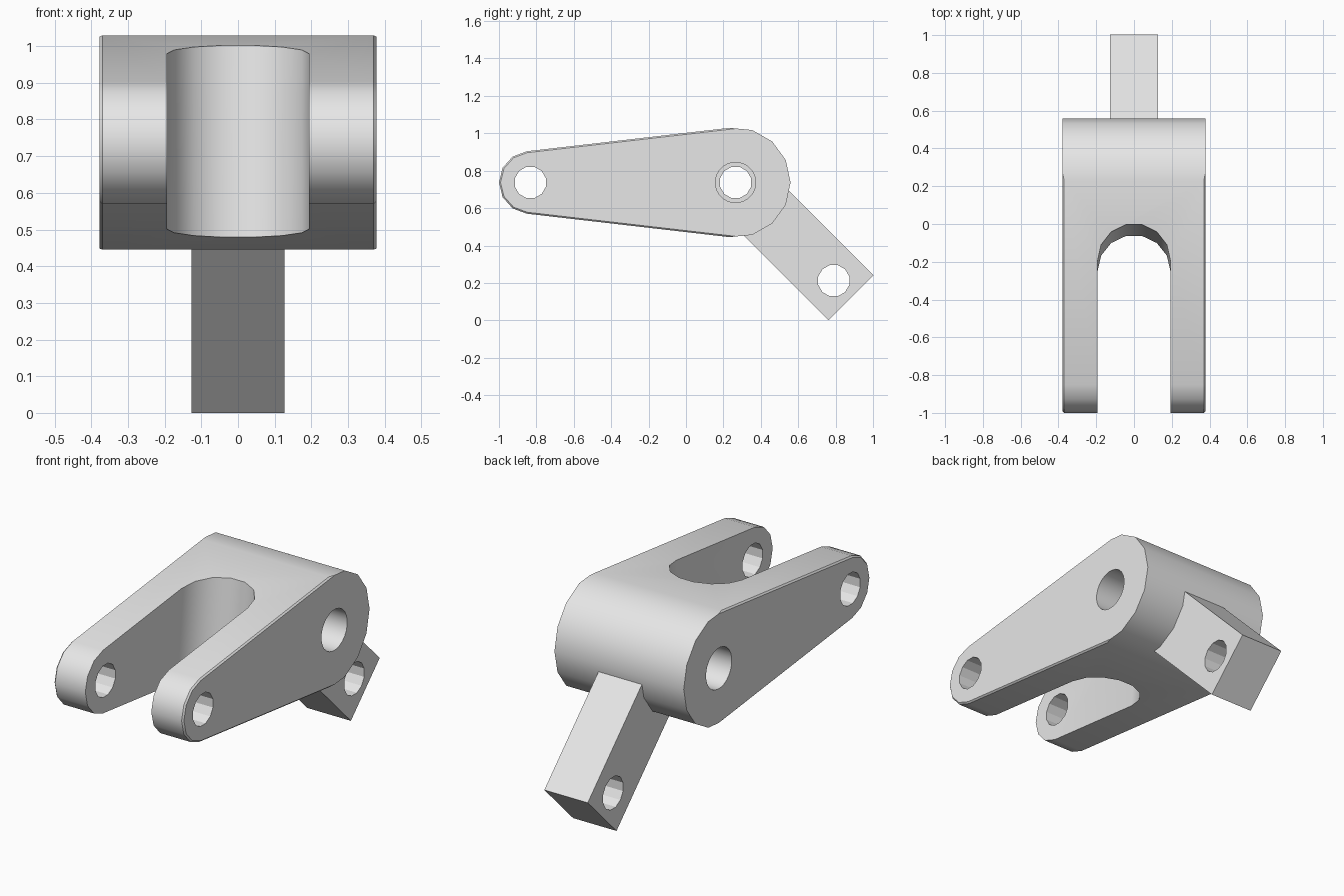
import bpy, bmesh
from math import sin, cos, asin, pi, radians, sqrt
from mathutils import Vector, Matrix

cube = bpy.data.objects.get("Cube")
if cube:
    bpy.data.objects.remove(cube, do_unlink=True)

# Main dimensions
HALF_W = 0.378                  # half width of the fork
AXLE = (0.265, 0.737)           # large end centre (y, z)
TIP = (-0.832, 0.737)           # small end centre (y, z)
R_BIG, R_TIP = 0.294, 0.168
PIN_R = 0.086
SLOPE = asin((R_BIG - R_TIP) / (AXLE[0] - TIP[0]))

grey = bpy.data.materials.new("plain grey")
grey.use_nodes = True
colour = (0.8, 0.8, 0.8, 1)
grey.diffuse_color = colour
grey.node_tree.nodes["Principled BSDF"].inputs["Base Color"].default_value = colour


def arc(centre, radius, start, end, steps):
    return [(centre[0] + radius * cos(start + (end - start) * i / steps),
             centre[1] + radius * sin(start + (end - start) * i / steps))
            for i in range(steps + 1)]


def prism(name, profile, place, half, bevel=None):
    """Extrude a 2D profile both ways; place maps (u, v, depth) to a point."""
    bm = bmesh.new()
    base = [bm.verts.new(place(u, v, -half)) for u, v in profile]
    face = bm.faces.new(base)
    ext = bmesh.ops.extrude_face_region(bm, geom=[face])
    shift = Vector(place(0, 0, half)) - Vector(place(0, 0, -half))
    bmesh.ops.translate(bm, vec=shift,
                        verts=[g for g in ext["geom"] if isinstance(g, bmesh.types.BMVert)])
    bmesh.ops.recalc_face_normals(bm, faces=bm.faces)
    if bevel:
        rim = [e for e in bm.edges if bevel(e)]
        bmesh.ops.bevel(bm, geom=rim, offset=0.008, segments=1, affect='EDGES')
    mesh = bpy.data.meshes.new(name)
    bm.to_mesh(mesh)
    bm.free()
    mesh.materials.append(grey)
    obj = bpy.data.objects.new(name, mesh)
    bpy.context.collection.objects.link(obj)
    return obj


def across(u, v, d):
    return (d, u, v)


def pin_hole(centre, radius, sides):
    turn = pi / sides
    return prism("hole_cutter", arc(centre, radius, turn, turn + 2 * pi, sides)[:-1], across, 0.6)


def cut(obj, cutters):
    bpy.ops.object.select_all(action='DESELECT')
    bpy.context.view_layer.objects.active = obj
    obj.select_set(True)
    for cutter in cutters:
        mod = obj.modifiers.new("cut", 'BOOLEAN')
        mod.operation, mod.solver, mod.object = 'DIFFERENCE', 'EXACT', cutter
        bpy.ops.object.modifier_apply(modifier=mod.name)
        bpy.data.objects.remove(cutter, do_unlink=True)
    bpy.ops.object.shade_smooth_by_angle(angle=radians(29))


# Fork body: tapered plate around two round ends, lightly chamfered along the arms
big_turn = pi / 2 + SLOPE
outline = (arc(AXLE, R_BIG, -big_turn, big_turn, 8)
           + arc(TIP, R_TIP, big_turn, 2 * pi - big_turn, 6))


def arm_rim(edge):
    a, b = (v.co for v in edge.verts)
    return abs(a.x - b.x) < 1e-5 and min(a.y, b.y) < AXLE[0] - R_BIG * sin(SLOPE) - 0.1


fork = prism("fork_body", outline, across, HALF_W, arm_rim)

# Slot between the arms, square to the underside
slot_r = 0.193
slot_profile = arc((0, 0), slot_r, 0, pi, 7) + [(-slot_r, -1.5), (slot_r, -1.5)]
tilt = Matrix.Rotation(-SLOPE, 3, 'X')
slot_centre = Vector((0, -0.03 - slot_r, AXLE[1]))
slot = prism("slot_cutter", slot_profile,
             lambda u, v, d: slot_centre + tilt @ Vector((u, v, d)), 0.6)
cut(fork, [slot, pin_hole(TIP, PIN_R, 12), pin_hole(AXLE, 0.108, 24)])

# Link bar: square block hanging at 45 degrees from the axle
DROP = 0.525                    # offset to the lower hole in y and z
END, HALF_H = 0.13, 0.17
reach = DROP * sqrt(2) + END


def on_bar(along, side):
    return (AXLE[0] + (along + side) / sqrt(2), AXLE[1] + (side - along) / sqrt(2))


bar_profile = [on_bar(-END, -HALF_H), on_bar(reach, -HALF_H),
               on_bar(reach, HALF_H), on_bar(-END, HALF_H)]
bar = prism("link_bar", bar_profile, across, 0.127)
cut(bar, [pin_hole(AXLE, PIN_R, 12),
          pin_hole((AXLE[0] + DROP, AXLE[1] - DROP), PIN_R, 12)])
